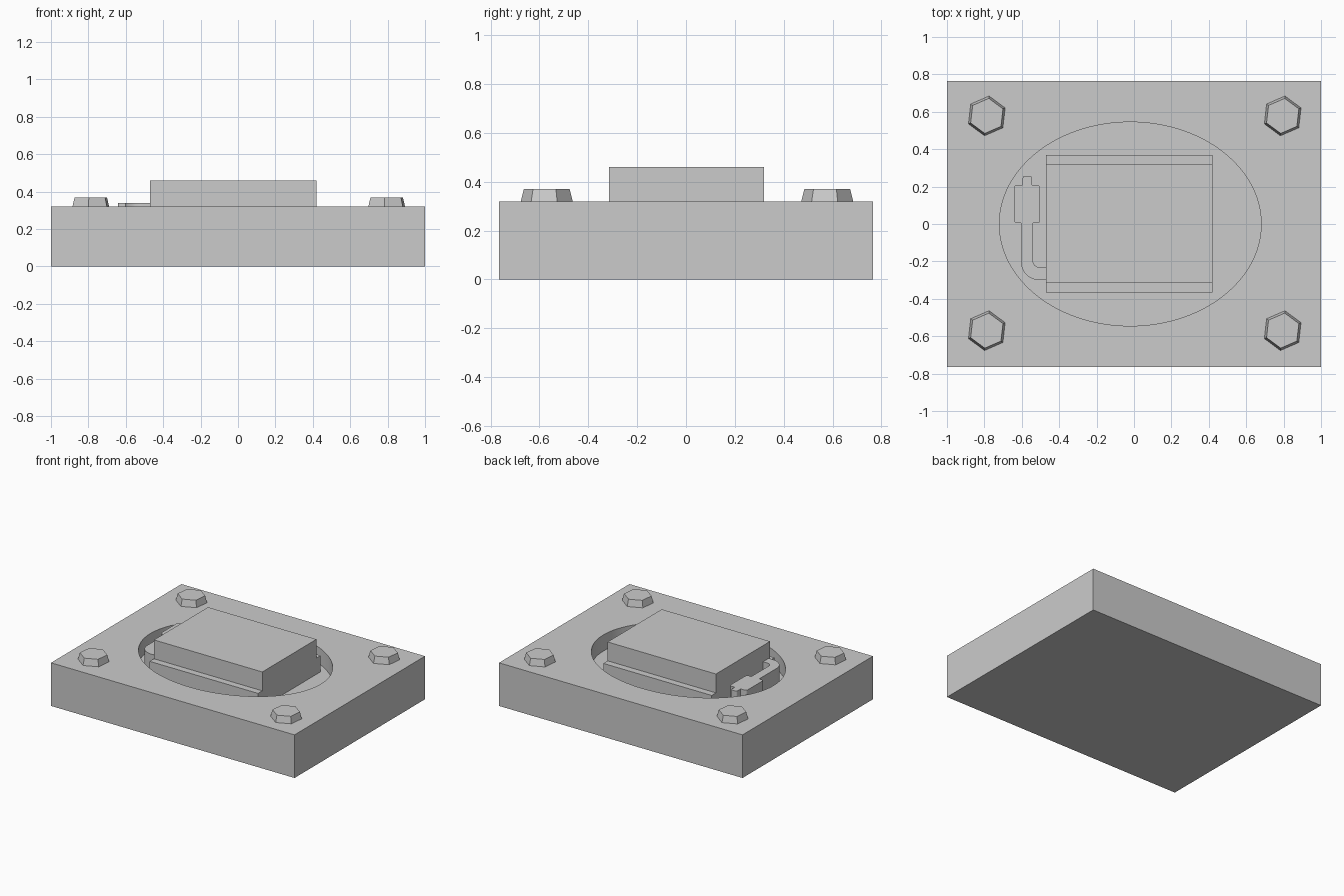
import bpy, bmesh
from math import sin, cos, pi, radians
from mathutils import Matrix

cube = bpy.data.objects.get("Cube")
if cube:
    bpy.data.objects.remove(cube, do_unlink=True)

grey = bpy.data.materials.new("plain grey")
grey.use_nodes = True
grey.diffuse_color = (0.6, 0.6, 0.6, 1)
grey.node_tree.nodes["Principled BSDF"].inputs["Base Color"].default_value = grey.diffuse_color

BASE_TOP = 0.32
FLOOR = 0.2
CLIP_TOP = 0.34


def arc(cx, cy, rx, ry, start, end, steps):
    """Points on an elliptical arc, angles in degrees."""
    angles = [radians(start + (end - start) * i / steps) for i in range(steps + 1)]
    return [(cx + rx * cos(a), cy + ry * sin(a)) for a in angles]


def rounded(x0, x1, y0, y1, r):
    """Outline of a rectangle with rounded corners."""
    corners = [(x1 - r, y1 - r), (x0 + r, y1 - r), (x0 + r, y0 + r), (x1 - r, y0 + r)]
    return [p for i, (cx, cy) in enumerate(corners)
            for p in arc(cx, cy, r, r, 90 * i, 90 * i + 90, 4)]


def prism(name, outline, z0, z1, centre=(0, 0), taper=1, matrix=None, smooth=False):
    """Extrude an outline from z0 to z1, with an optional taper about a centre."""
    bm = bmesh.new()
    cx, cy = centre
    low = [bm.verts.new((cx + x, cy + y, z0)) for x, y in outline]
    high = [bm.verts.new((cx + x * taper, cy + y * taper, z1)) for x, y in outline]
    bm.faces.new(low[::-1])
    bm.faces.new(high)
    for i in range(len(low)):
        j = (i + 1) % len(low)
        bm.faces.new((low[i], low[j], high[j], high[i]))
    if matrix:
        bm.transform(matrix)
    bmesh.ops.recalc_face_normals(bm, faces=bm.faces)
    mesh = bpy.data.meshes.new(name)
    bm.to_mesh(mesh)
    bm.free()
    mesh.materials.append(grey)
    obj = bpy.data.objects.new(name, mesh)
    bpy.context.collection.objects.link(obj)
    if smooth:
        shade(obj)
    return obj


def shade(obj):
    bpy.ops.object.select_all(action='DESELECT')
    obj.select_set(True)
    bpy.context.view_layer.objects.active = obj
    bpy.ops.object.shade_smooth_by_angle(angle=radians(30))


# Base plate with an oval pocket
base = prism("base_plate", [(-1, -0.765), (1, -0.765), (1, 0.765), (-1, 0.765)], 0, BASE_TOP)
oval = arc(-0.02, 0, 0.70, 0.545, 0, 360, 96)[:-1]
cutter = prism("pocket_cutter", oval, FLOOR, 0.6)
cut = base.modifiers.new("pocket", 'BOOLEAN')
cut.operation = 'DIFFERENCE'
cut.solver = 'EXACT'
cut.object = cutter
bpy.ops.object.select_all(action='DESELECT')
base.select_set(True)
bpy.context.view_layer.objects.active = base
bpy.ops.object.modifier_apply(modifier=cut.name)
bpy.data.objects.remove(cutter, do_unlink=True)
shade(base)

# Raised block with a ledge along its front and back, extruded along x
section = [(-0.365, FLOOR), (0.37, FLOOR), (0.37, BASE_TOP), (0.32, BASE_TOP),
           (0.32, 0.46), (-0.315, 0.46), (-0.315, BASE_TOP), (-0.365, BASE_TOP)]
along_x = Matrix(((0, 0, 1, 0), (1, 0, 0, 0), (0, 1, 0, 0), (0, 0, 0, 1)))
prism("raised_block", section, -0.47, 0.42, matrix=along_x)

# Connector and its curved lead beside the block
prism("connector_body", rounded(-0.642, -0.502, 0.005, 0.208, 0.015), FLOOR, CLIP_TOP, smooth=True)
prism("connector_tip", rounded(-0.595, -0.546, 0.19, 0.256, 0.01), FLOOR, CLIP_TOP, smooth=True)
lead = [(-0.54, 0.02), (-0.605, 0.02)]
lead += arc(-0.505, -0.2, 0.1, 0.1, 180, 270, 10)
lead += [(-0.465, -0.3), (-0.465, -0.232)]
lead += arc(-0.505, -0.197, 0.035, 0.035, 270, 180, 8)
prism("connector_lead", lead, FLOOR, CLIP_TOP, smooth=True)

# Tapered hexagonal bolt heads at the corners
hexagon = arc(0, 0, 0.107, 0.107, 23.5, 383.5, 6)[:-1]
for x, side in ((-0.787, "right"), (0.795, "left")):
    for y, end in ((-0.57, "front"), (0.578, "back")):
        prism(f"bolt_{end}_{side}", hexagon, BASE_TOP, 0.37, (x, y), 0.88)
